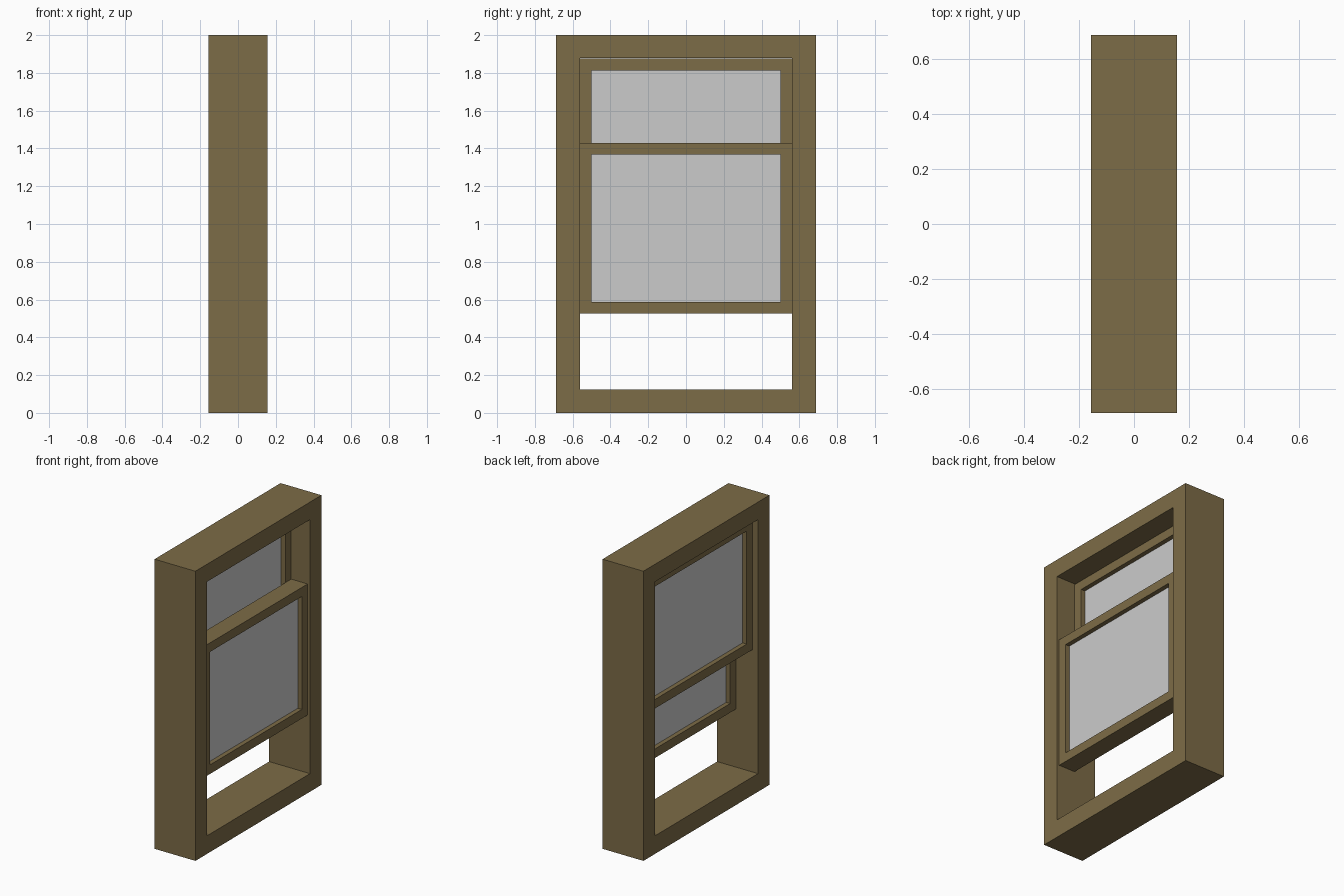
import bpy
import bmesh

if "Cube" in bpy.data.objects:
    bpy.data.objects.remove(bpy.data.objects["Cube"])

wood = bpy.data.materials.new("wood")
wood.diffuse_color = (0.204, 0.149, 0.063, 1)
wood.use_nodes = True
wood.node_tree.nodes["Principled BSDF"].inputs["Base Color"].default_value = wood.diffuse_color


def finish(name, bm, mat=None):
    bmesh.ops.recalc_face_normals(bm, faces=bm.faces)
    mesh = bpy.data.meshes.new(name)
    bm.to_mesh(mesh)
    bm.free()
    obj = bpy.data.objects.new(name, mesh)
    bpy.context.collection.objects.link(obj)
    if mat:
        mesh.materials.append(mat)
    return obj


def rect(half, z0, z1):
    return [(-half, z0), (half, z0), (half, z1), (-half, z1)]


def ring(name, x0, x1, outer, inner):
    """Rectangular frame in the YZ plane, from x0 to x1."""
    bm = bmesh.new()
    bo, bi, fo, fi = [[bm.verts.new((x, y, z)) for y, z in rect(*r)]
                      for x in (x0, x1) for r in (outer, inner)]
    for a, b in ((bo, bi), (fo, fi), (bo, fo), (bi, fi)):
        for i in range(4):
            j = (i + 1) % 4
            bm.faces.new((a[i], a[j], b[j], b[i]))
    return finish(name, bm, wood)


def box(name, x0, x1, half, z0, z1):
    bm = bmesh.new()
    bmesh.ops.create_cube(bm, size=1)
    bmesh.ops.scale(bm, vec=(x1 - x0, 2 * half, z1 - z0), verts=bm.verts)
    bmesh.ops.translate(bm, vec=((x0 + x1) / 2, 0, (z0 + z1) / 2), verts=bm.verts)
    return finish(name, bm)


def sash(name, x0, z0):
    """Sliding sash with a recessed glass pane."""
    depth, height, rail, recess = 0.125, 0.905, 0.0625, 0.031
    half, z1 = 0.5625, z0 + height
    ring(name + "_sash", x0, x0 + depth, (half, z0, z1),
         (half - rail, z0 + rail, z1 - rail))
    box(name + "_glass", x0 + recess, x0 + depth - recess,
        half - rail, z0 + rail, z1 - rail)


# Outer window frame
ring("window_frame", -0.156, 0.156, (0.6875, 0, 2), (0.5625, 0.125, 1.879))

# Upper sash sits behind, lower sash is slid partly open
sash("upper", -0.114, 0.970)
sash("lower", 0.013, 0.525)
